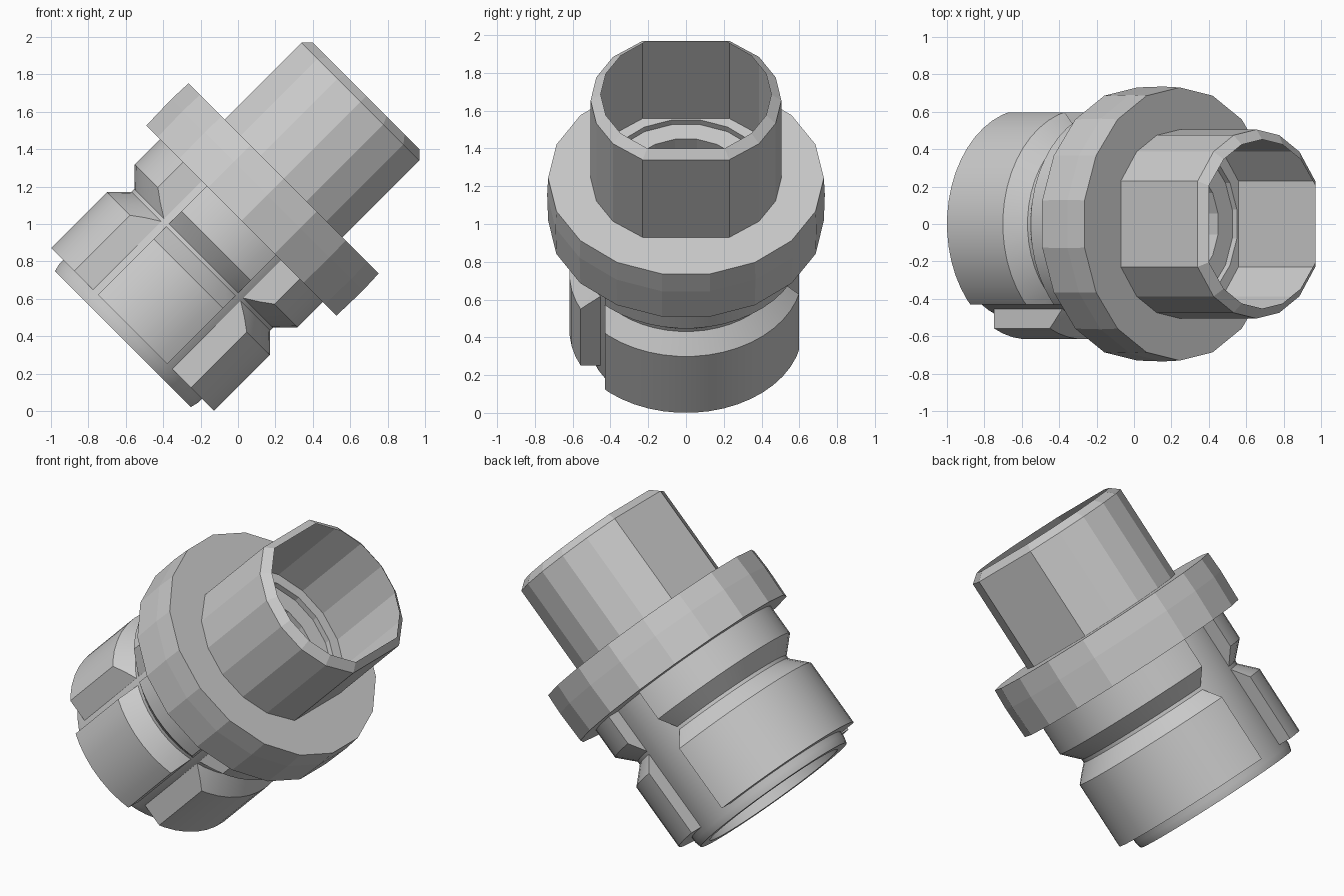
import bpy, bmesh
from math import cos, sin, pi, radians
from mathutils import Matrix

if "Cube" in bpy.data.objects:
    bpy.data.objects.remove(bpy.data.objects["Cube"])

# Local frame: z runs along the fitting's axis, which leans 45 degrees in the xz plane
TILT = Matrix.Translation((0, 0, 1)) @ Matrix.Rotation(radians(45), 4, 'Y')


def make_object(name, bm):
    bmesh.ops.remove_doubles(bm, verts=bm.verts, dist=0.0005)
    bmesh.ops.recalc_face_normals(bm, faces=bm.faces)
    mesh = bpy.data.meshes.new(name)
    bm.to_mesh(mesh)
    bm.free()
    ob = bpy.data.objects.new(name, mesh)
    bpy.context.collection.objects.link(ob)
    ob.matrix_world = TILT
    return ob


def skin(bm, rings, closed):
    """Join rings of points with quads; closed also joins last to first."""
    loops = [[bm.verts.new(p) for p in ring] for ring in rings]
    pairs = list(zip(loops, loops[1:])) + ([(loops[-1], loops[0])] if closed else [])
    n = len(loops[0])
    for a, b in pairs:
        for i in range(n):
            j = (i + 1) % n
            bm.faces.new((a[i], a[j], b[j], b[i]))


def lathe(name, profile, sides):
    bm = bmesh.new()
    angles = [2 * pi * (i + 0.5) / sides for i in range(sides)]
    skin(bm, [[(r * cos(a), r * sin(a), z) for a in angles] for r, z in profile], True)
    return make_object(name, bm)


def cut_box(target, lo, hi):
    bm = bmesh.new()
    bmesh.ops.create_cube(bm, size=1)
    for v in bm.verts:
        v.co = [(l + h) / 2 + c * (h - l) for l, h, c in zip(lo, hi, v.co)]
    cutter = make_object("slot_cutter", bm)
    cutter.hide_render = True
    mod = target.modifiers.new("slot", 'BOOLEAN')
    mod.operation, mod.solver, mod.object = 'DIFFERENCE', 'EXACT', cutter
    bpy.context.view_layer.objects.active = target
    bpy.ops.object.modifier_apply(modifier=mod.name)
    bpy.data.objects.remove(cutter)


# Thin-walled socket: two broad flats (at +x and -x) joined by faceted round sides,
# with a chamfered rim at the open end
TOP, SHOULDER, BASE = 0.969, 0.926, 0.345
half = [radians(a) for a in (-27, 27, 50, 70, 90, 110, 130)]
angles = half + [a + pi for a in half[1:-1]]
outline = []
for a in angles:
    if not any(abs(cos(a) - cos(b)) < 1e-6 and abs(sin(a) - sin(b)) < 1e-6 for b in outline):
        outline.append(a)
outline = sorted({round(a % (2 * pi), 5) for a in outline}
                 | {round((-a) % (2 * pi), 5) for a in outline})
bm = bmesh.new()
skin(bm, [[(r * cos(a), r * sin(a), z) for a in outline]
          for r, z in ((0.505, BASE), (0.505, SHOULDER), (0.452, TOP))], False)
# Keep the rim level with the two flats
for v in bm.verts:
    v.co.x = max(-0.445, min(0.445, v.co.x))
make_object("socket", bm)

# Coarse flange with a recessed seat inside the socket
lathe("flange", [(0.33, 0.025), (0.33, 0.31), (0.44, 0.31), (0.44, 0.345),
                 (0.73, 0.345), (0.735, 0.22), (0.73, 0.025)], 18)

# Inner sleeve, bored from below
core = lathe("inner_sleeve", [(0.33, 0.03), (0.525, 0.03), (0.525, -0.83), (0.515, -0.87),
                              (0.45, -0.87), (0.45, -0.3), (0.33, -0.3)], 48)

# Outer collar with a V groove, split by two front slots and one back slot
collar = lathe("grooved_collar", [(0.49, 0.03), (0.617, 0.03), (0.617, -0.165), (0.515, -0.27),
                                  (0.617, -0.375), (0.617, -0.797), (0.49, -0.797)], 48)
cut_box(collar, (0.262, -0.9, -1), (0.9, -0.43, 0.2))
cut_box(collar, (-0.9, -0.9, -1), (-0.262, -0.43, 0.2))
cut_box(collar, (-0.15, 0.3, -1), (0.15, 0.9, 0.2))

# Smooth the finely divided round parts
bpy.ops.object.select_all(action='DESELECT')
for ob in (core, collar):
    ob.select_set(True)
bpy.context.view_layer.objects.active = collar
bpy.ops.object.shade_smooth_by_angle(angle=radians(20))
